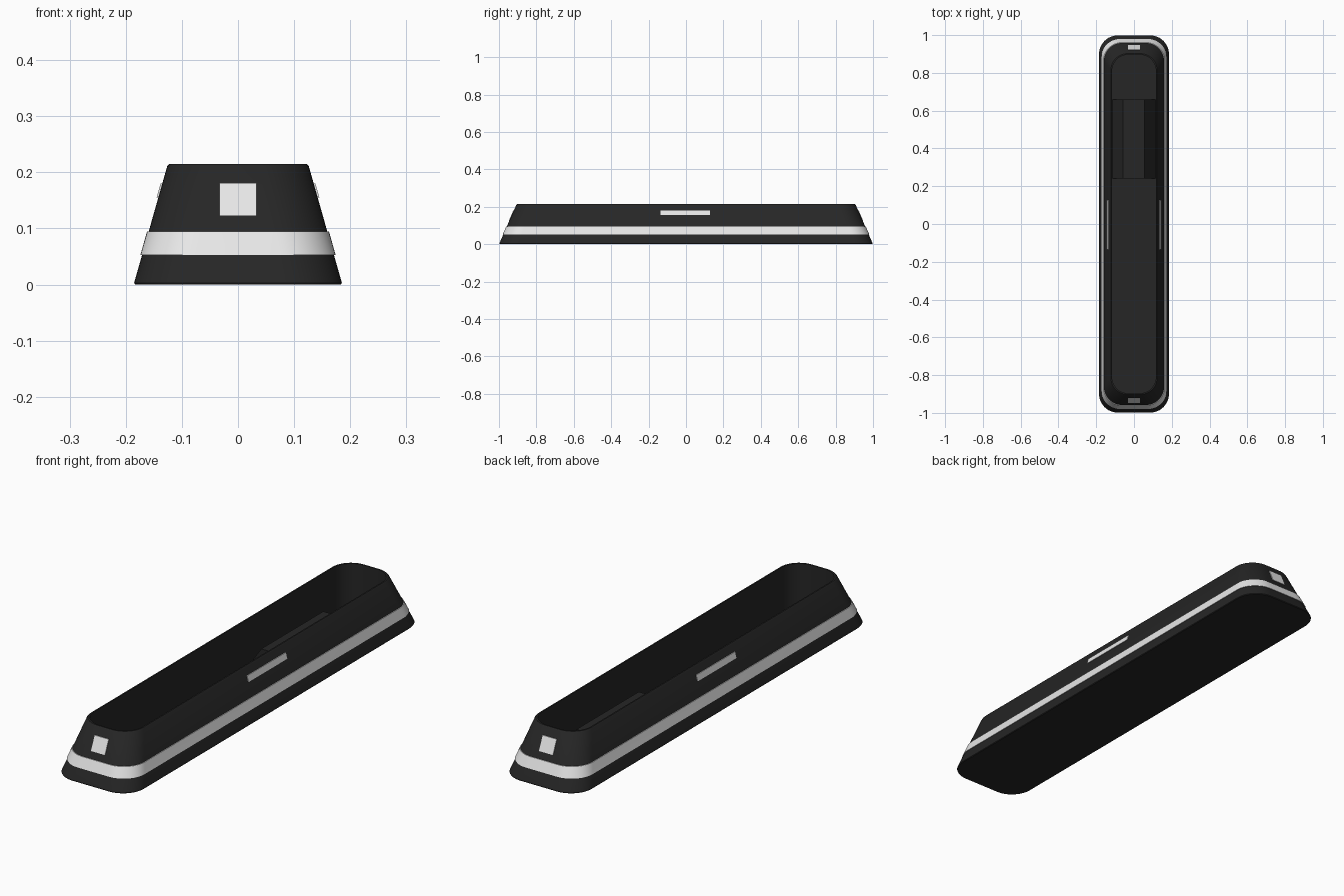
import bpy
import bmesh
import math

HEIGHT = 0.215
FLOOR_Z = 0.018

if "Cube" in bpy.data.objects:
    bpy.data.objects.remove(bpy.data.objects["Cube"], do_unlink=True)


def make_material(name, value):
    mat = bpy.data.materials.new(name)
    mat.use_nodes = True
    color = (value, value, value, 1)
    mat.diffuse_color = color
    mat.node_tree.nodes["Principled BSDF"].inputs["Base Color"].default_value = color
    return mat


black = make_material("matte black", 0.019)
white = make_material("light grey", 0.8)


def half_size(z):
    """Half width and half length of the sloped hull at a height."""
    t = z / HEIGHT
    return 0.186 - 0.061 * t, 1.0 - 0.095 * t


def ring(hx, hy, radius, z, steps=12):
    """Rounded rectangle as a list of points."""
    points = []
    for corner, (sx, sy) in enumerate([(1, 1), (-1, 1), (-1, -1), (1, -1)]):
        for i in range(steps + 1):
            a = math.radians(90) * (corner + i / steps)
            points.append((sx * (hx - radius) + radius * math.cos(a),
                           sy * (hy - radius) + radius * math.sin(a), z))
    return points


def hull_ring(z, grow=0.0):
    hx, hy = half_size(z)
    return ring(hx + grow, hy + grow, 0.1 - 0.01 * z / HEIGHT + grow, z)


def finish(name, bm, mat, smooth=True):
    bmesh.ops.recalc_face_normals(bm, faces=bm.faces)
    mesh = bpy.data.meshes.new(name)
    bm.to_mesh(mesh)
    bm.free()
    mesh.materials.append(mat)
    obj = bpy.data.objects.new(name, mesh)
    bpy.context.collection.objects.link(obj)
    if smooth:
        bpy.ops.object.select_all(action="DESELECT")
        obj.select_set(True)
        bpy.context.view_layer.objects.active = obj
        bpy.ops.object.shade_smooth_by_angle(angle=math.radians(30))
    return obj


def loft(name, rings, mat, closed=False, smooth=True):
    """Skin a stack of rings; either cap both ends or join last to first."""
    bm = bmesh.new()
    loops = [[bm.verts.new(p) for p in r] for r in rings]
    pairs = list(zip(loops, loops[1:]))
    if closed:
        pairs.append((loops[-1], loops[0]))
    else:
        bm.faces.new(loops[0])
        bm.faces.new(loops[-1])
    for low, high in pairs:
        n = len(low)
        for i in range(n):
            j = (i + 1) % n
            bm.faces.new((low[i], low[j], high[j], high[i]))
    return finish(name, bm, mat, smooth)


# Hollow tapered tray with a softened rim and straight inner walls
loft("tray_body", [
    hull_ring(0.0, -0.003),
    hull_ring(0.003),
    hull_ring(HEIGHT - 0.004),
    hull_ring(HEIGHT, -0.003),
    ring(0.116, 0.896, 0.085, HEIGHT),
    ring(0.116, 0.896, 0.085, FLOOR_Z),
], black)

# Light stripe wrapped around the lower hull
loft("stripe_band", [
    hull_ring(0.053, -0.002), hull_ring(0.053, 0.003),
    hull_ring(0.095, 0.003), hull_ring(0.095, -0.002),
], white, closed=True)

# Raised ridge on the tray floor, with sloped sides
ridge_section = [(-0.116, FLOOR_Z - 0.002), (-0.058, 0.1),
                 (0.056, 0.1), (0.116, FLOOR_Z - 0.002)]
loft("floor_ridge", [[(x, y, z) for x, z in ridge_section]
                     for y in (0.24, 0.66)], black, smooth=False)


def plate(name, on_end, sign, low, high, start, stop):
    """Thin marker plate lying on a sloped end or side of the hull."""
    layers = []
    for grow in (-0.002, 0.003):
        layer = []
        for along, z in ((start, low), (stop, low), (stop, high), (start, high)):
            hx, hy = half_size(z)
            if on_end:
                layer.append((along, sign * (hy + grow), z))
            else:
                layer.append((sign * (hx + grow), along, z))
        layers.append(layer)
    loft(name, layers, white, smooth=False)


# Marker plates on both ends and both sides
for sign, end_name, side_name in ((-1, "front", "right"), (1, "back", "left")):
    plate(end_name + "_marker", True, sign, 0.123, 0.181, -0.033, 0.033)
    plate(side_name + "_marker", False, sign, 0.155, 0.18, -0.135, 0.127)
